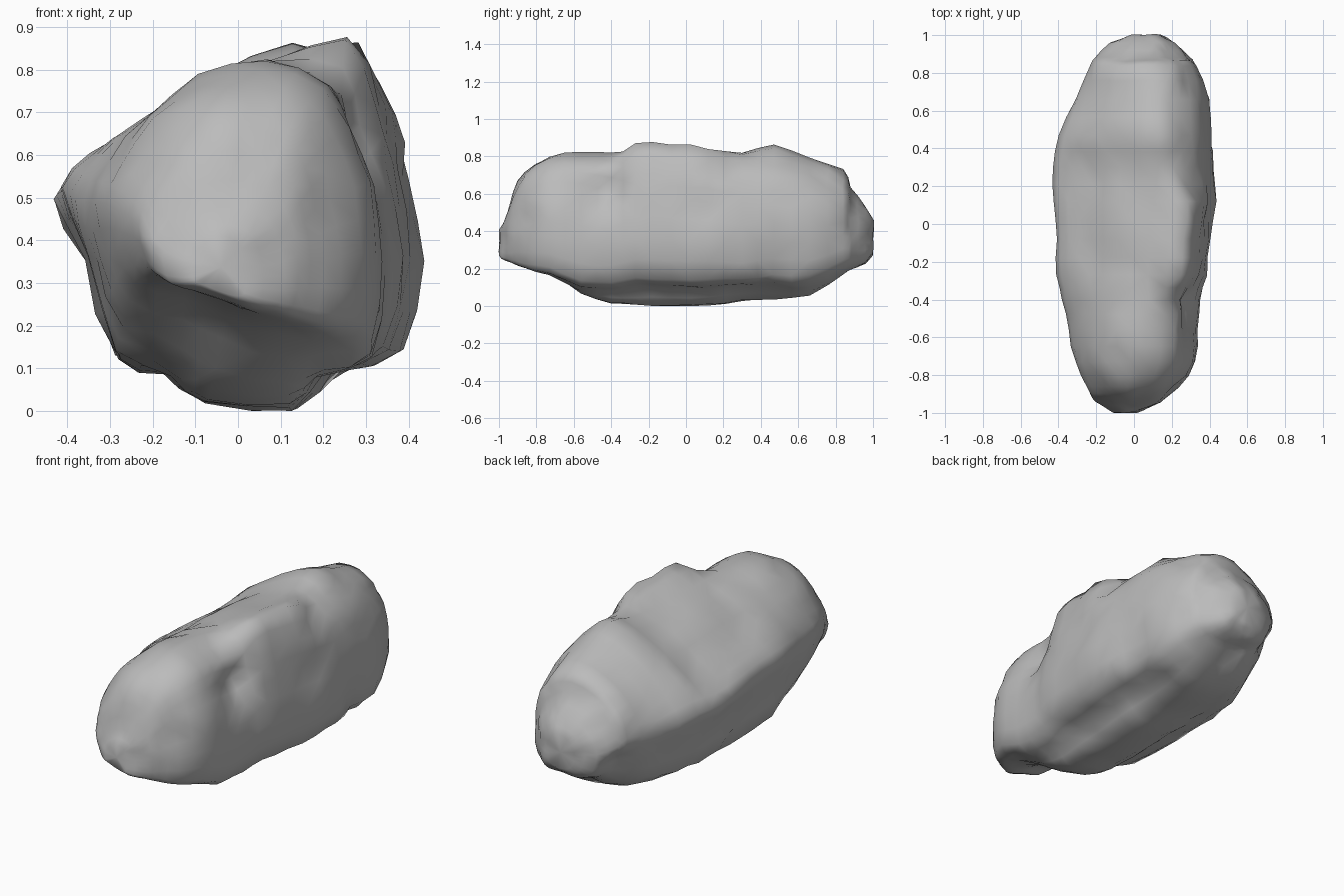
import bpy
import bmesh
from mathutils import Vector, noise

default = bpy.data.objects.get("Cube")
if default:
    bpy.data.objects.remove(default)

# Hundredths: y, left edge, right edge, underside, crest
STATIONS = [
    (-100, -11, 2, 27, 41), (-96, -18, 11, 24, 48), (-92, -22, 17, 22, 61),
    (-86, -25, 24, 20, 72), (-73, -31, 33, 16, 80), (-56, -35, 34, 6, 83),
    (-40, -38, 35, 2, 82), (-27, -41, 38, 1, 87), (-8, -41, 40, 0, 87),
    (12, -43, 43, 1, 85), (30, -43, 42, 3, 83), (47, -40, 41, 4, 86),
    (66, -31, 40, 6, 79), (84, -23, 33, 17, 73), (88, -20, 29, 19, 64),
    (96, -13, 22, 22, 54), (100, -2, 14, 27, 46)]

# Cross sections, anticlockwise from the underside
FRONT = [(-2, 22), (10, 18), (22, 16), (29, 19), (31, 34), (29, 49), (25, 61), (18, 69),
         (5, 73), (-8, 70), (-18, 62), (-25, 52), (-28, 44), (-26, 34), (-22, 29), (-12, 26)]
SHOULDER = [(-7, 3), (12, 2), (18, 8), (31, 13), (35, 32), (32, 50), (26, 64), (24, 74),
            (8, 82), (-9, 77), (-22, 69), (-32, 60), (-38, 50), (-34, 36), (-28, 17), (-13, 8)]
MIDDLE = [(-8, 2), (14, 0), (23, 9), (38, 14), (42, 36), (39, 57), (36, 71), (28, 87),
          (9, 82), (-10, 77), (-24, 67), (-36, 60), (-43, 52), (-36, 36), (-29, 12), (-18, 9)]
REAR = [(-6, 4), (13, 3), (23, 11), (38, 15), (42, 34), (40, 54), (36, 68), (27, 79),
        (14, 86), (-6, 77), (-21, 68), (-32, 60), (-43, 50), (-36, 36), (-28, 14), (-17, 9)]
BACK = [(2, 18), (14, 17), (24, 19), (31, 25), (33, 38), (32, 52), (27, 64), (19, 71),
        (9, 74), (-5, 71), (-14, 65), (-21, 56), (-24, 46), (-22, 35), (-17, 25), (-8, 19)]

# Hollows and lumps: centre, reach, depth (positive is a hollow)
DENTS = [((.29, -.42, .63), .1, .04), ((.4, .08, .5), .13, .02),
         ((.32, .2, .75), .1, .03), ((.38, .5, .25), .14, .03),
         ((.28, .77, .64), .09, .02), ((-.1, -.22, .8), .12, .02),
         ((-.2, .85, .3), .1, .03), ((-.08, -.72, .14), .13, .02)]


def unit_outline(points):
    """Scale an outline into the square from zero to one."""
    xs, zs = zip(*points)
    return [Vector(((x - min(xs)) / (max(xs) - min(xs)),
                    (z - min(zs)) / (max(zs) - min(zs)))) for x, z in points]


def midpoint(a, b, c, d):
    """Smooth curve point halfway between b and c."""
    return (b + c) * .5625 - (a + d) * .0625


def subdivide_ring(ring):
    out = []
    for i in range(len(ring)):
        a, b, c, d = (ring[(i + k) % len(ring)] for k in (-1, 0, 1, 2))
        out += [b, midpoint(a, b, c, d)]
    return out


def subdivide_length(rings):
    out, last = [], len(rings) - 1
    for i in range(last):
        four = [rings[min(max(i + k, 0), last)] for k in (-1, 0, 1, 2)]
        out += [rings[i], [midpoint(*p) for p in zip(*four)]]
    return out + [rings[last]]


def section_at(y):
    """Blend the two cross sections on either side of y."""
    y = min(max(y, KEYS[0][0]), KEYS[-1][0])
    for (y0, a), (y1, b) in zip(KEYS, KEYS[1:]):
        if y <= y1:
            return [p.lerp(q, (y - y0) / (y1 - y0)) for p, q in zip(a, b)]


def station_ring(station):
    """Fit the cross section to one station."""
    y, left, right, low, high = (v / 100 for v in station)
    return [Vector((left + p.x * (right - left), y, low + p.y * (high - low)))
            for p in section_at(y)]


def weathered(p):
    """Roughen a surface point and press in the hollows."""
    out = Vector((p.x, p.y * .2, p.z - .42)).normalized()
    shift = .008 * noise.noise(p * 6) + .012 * noise.noise(p * 12)
    for centre, reach, depth in DENTS:
        near = (p - Vector(centre)).length / reach
        shift -= depth * max(0, 1 - near * near)
    q = p + out * shift
    return Vector((q.x, q.y, max(q.z, 0)))


KEYS = [(y, unit_outline(points)) for y, points in (
    (-.8, FRONT), (-.4, SHOULDER), (-.27, MIDDLE), (.08, MIDDLE), (.36, REAR), (.85, BACK))]
rings = subdivide_length([subdivide_ring(station_ring(s)) for s in STATIONS])

# Rock skin
bm = bmesh.new()
loops = [[bm.verts.new(weathered(p)) for p in ring] for ring in rings]
for a, b in zip(loops, loops[1:]):
    for i in range(len(a)):
        j = (i + 1) % len(a)
        bm.faces.new((a[i], a[j], b[j], b[i]))
for loop in (loops[0], loops[-1]):
    cap = bm.faces.new(loop)
    bmesh.ops.poke(bm, faces=[cap])
bmesh.ops.triangulate(bm, faces=[f for f in bm.faces if len(f.verts) > 3])
bmesh.ops.recalc_face_normals(bm, faces=bm.faces)

mesh = bpy.data.meshes.new("rock")
bm.to_mesh(mesh)
bm.free()
rock = bpy.data.objects.new("rock", mesh)
bpy.context.collection.objects.link(rock)

# Stone colour
stone = bpy.data.materials.new("grey stone")
stone.use_nodes = True
grey = (.5, .5, .5, 1)
stone.diffuse_color = grey
stone.node_tree.nodes["Principled BSDF"].inputs["Base Color"].default_value = grey
mesh.materials.append(stone)
mesh.shade_smooth()
